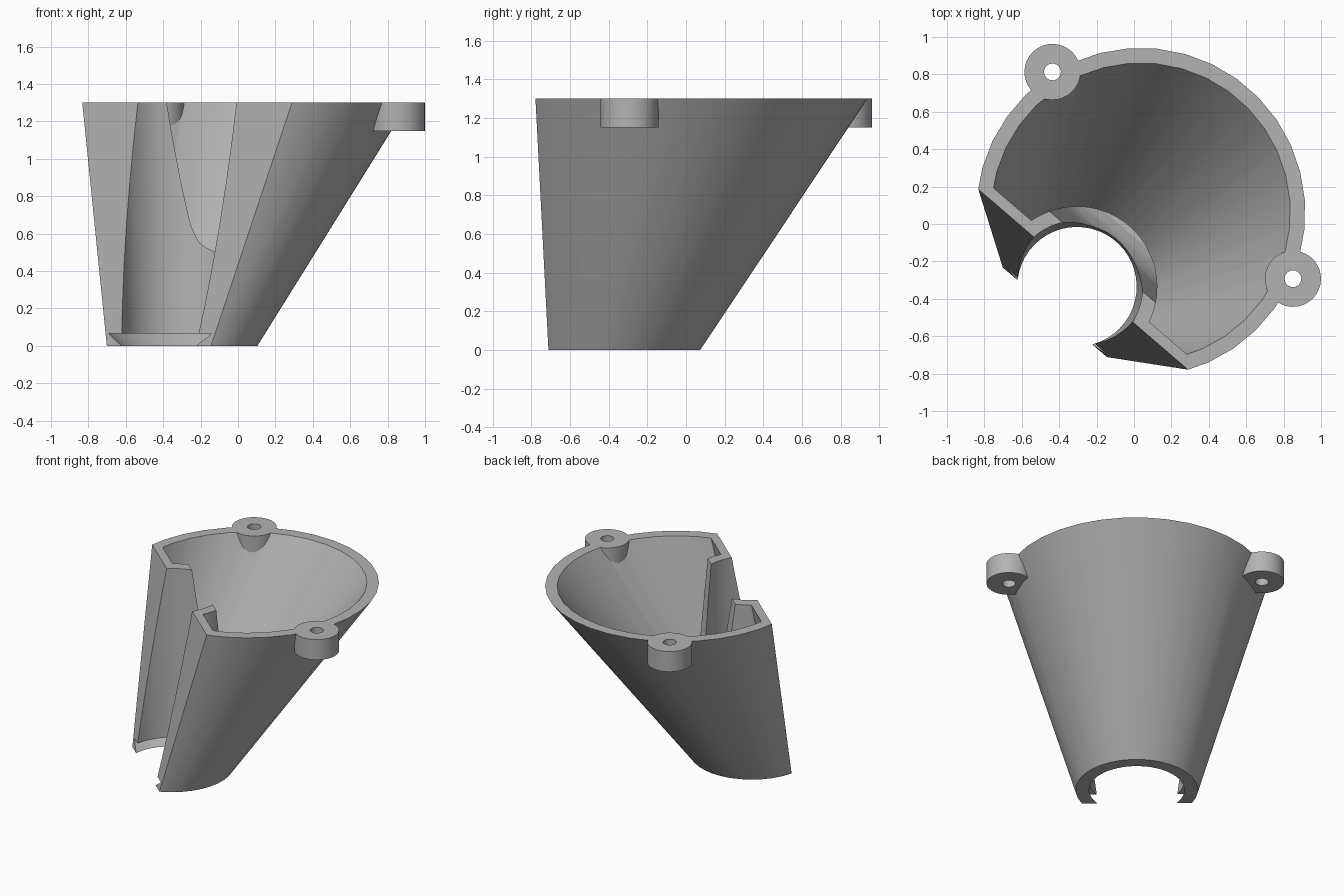
import bpy, bmesh, math
from mathutils import Matrix

default = bpy.data.objects.get("Cube")
if default:
    bpy.data.objects.remove(default, do_unlink=True)

H = 1.3


def finish(name, bm):
    bmesh.ops.recalc_face_normals(bm, faces=bm.faces)
    mesh = bpy.data.meshes.new(name)
    bm.to_mesh(mesh)
    bm.free()
    obj = bpy.data.objects.new(name, mesh)
    bpy.context.collection.objects.link(obj)
    return obj


def frustum(name, low, high, sides, y=0):
    """Leaning frustum; each end is (height, centre x, radius)."""
    bm = bmesh.new()
    rings = []
    for z, x, r in (low, high):
        angles = [2 * math.pi * (i + 0.5) / sides for i in range(sides)]
        rings.append([bm.verts.new((x + r * math.cos(t), y + r * math.sin(t), z)) for t in angles])
        bm.faces.new(rings[-1])
    for i in range(sides):
        j = (i + 1) % sides
        bm.faces.new((rings[0][i], rings[0][j], rings[1][j], rings[1][i]))
    return finish(name, bm)


def prism(name, profile, half=2):
    """Side profile of (x, z) points extruded across the width."""
    bm = bmesh.new()
    ends = [[bm.verts.new((x, y, z)) for x, z in profile] for y in (-half, half)]
    for ring in ends:
        bm.faces.new(ring)
    for i in range(len(profile)):
        j = (i + 1) % len(profile)
        bm.faces.new((ends[0][i], ends[0][j], ends[1][j], ends[1][i]))
    return finish(name, bm)


def combine(target, tool, operation):
    tool.hide_render = True
    mod = target.modifiers.new("cut", 'BOOLEAN')
    mod.operation, mod.solver, mod.object = operation, 'EXACT', tool
    bpy.context.view_layer.objects.active = target
    bpy.ops.object.modifier_apply(modifier=mod.name)
    bpy.data.objects.remove(tool, do_unlink=True)


def cone_at(z, wall):
    t = z / H
    return (z, 0.523 * t, 0.41 + 0.47 * t - wall)


def behind_front(offset):
    """Everything behind the leaning front plane."""
    def x(z):
        return -0.181 + 0.232 * z / H + offset
    return prism("front_plane", [(x(-0.5), -0.5), (3, -0.5), (3, 2), (x(2), 2)])


# Leaning funnel shell, flat at the front
body = frustum("funnel_body", cone_at(0, 0), cone_at(H, 0), 36)
combine(body, behind_front(0), 'INTERSECT')

# Sleeve around the bore, opened at the back by a curved window
sleeve = frustum("sleeve", (-0.2, 0, 0.43), (1.7, 0, 0.43), 48)
window = [(0.16, 1.8), (0.21, H), (0.285, 0.64), (0.305, 0.55), (0.345, 0.47),
          (0.4, 0.41), (0.6, 0.36), (1, 0.36), (1, 1.8)]
combine(sleeve, prism("window", window), 'DIFFERENCE')

# Hollow inside, leaving the front wall and the sleeve standing
cavity = frustum("cavity", cone_at(0.1, 0.08), cone_at(1.45, 0.08), 36)
combine(cavity, behind_front(0.058), 'INTERSECT')
combine(cavity, sleeve, 'DIFFERENCE')
combine(body, cavity, 'DIFFERENCE')

# Open bore and the undercut groove at its foot
combine(body, frustum("bore", (-0.1, 0, 0.315), (1.5, 0, 0.357), 48), 'DIFFERENCE')
combine(body, frustum("groove", (-0.02, 0, 0.295), (0.065, 0, 0.4), 48), 'DIFFERENCE')

# Mounting ears with screw holes on the rim
for side in (-1, 1):
    y = side * 0.848
    combine(body, frustum("ear", (1.15, 0.785, 0.15), (H, 0.785, 0.15), 32, y), 'UNION')
    combine(body, frustum("hole", (1.1, 0.785, 0.045), (1.4, 0.785, 0.045), 20, y), 'DIFFERENCE')

# Turn into place
body.data.transform(Matrix.Translation((-0.305, -0.335, 0)) @ Matrix.Rotation(math.radians(49.3), 4, 'Z'))

# Plain grey finish
grey = bpy.data.materials.new("plain grey")
grey.use_nodes = True
colour = (0.45, 0.45, 0.45, 1)
grey.diffuse_color = colour
for node in grey.node_tree.nodes:
    if node.type == 'BSDF_PRINCIPLED':
        node.inputs["Base Color"].default_value = colour
body.data.materials.clear()
body.data.materials.append(grey)
for face in body.data.polygons:
    face.material_index = 0

bpy.ops.object.select_all(action='DESELECT')
body.select_set(True)
bpy.context.view_layer.objects.active = body
bpy.ops.object.shade_smooth_by_angle(angle=math.radians(25))
